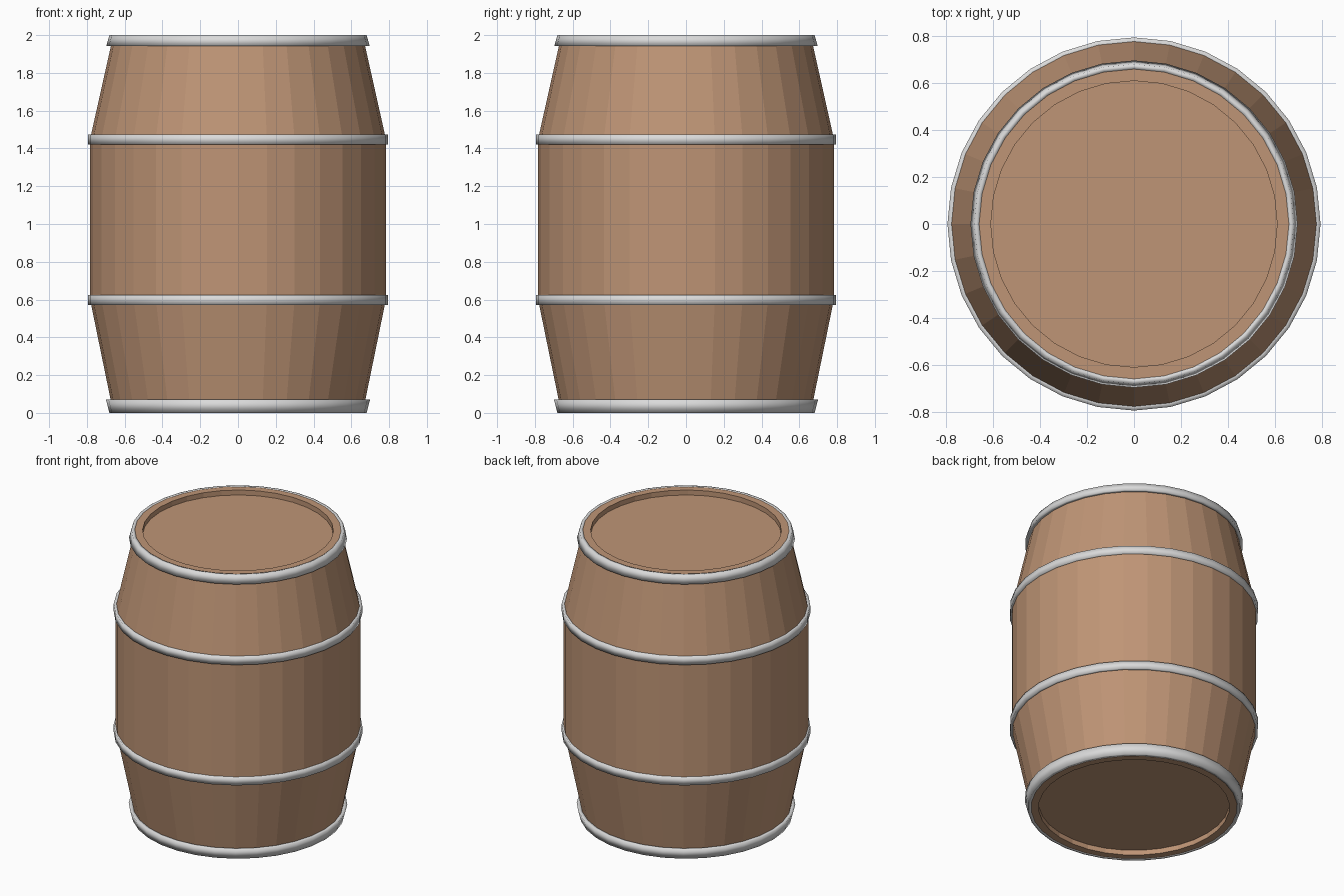
import bpy, bmesh, math

if "Cube" in bpy.data.objects:
    bpy.data.objects.remove(bpy.data.objects["Cube"])

SIDES = 32


def material(name, color):
    m = bpy.data.materials.new(name)
    m.diffuse_color = (*color, 1)
    m.use_nodes = True
    m.node_tree.nodes["Principled BSDF"].inputs["Base Color"].default_value = m.diffuse_color
    return m


wood = material("brown wood", (0.52, 0.30, 0.18))
metal = material("light grey metal", (0.70, 0.70, 0.70))


def lathe(name, profile, mat, closed=False, smooth=False):
    """Revolve (radius, z) points about z; closed loops the profile, otherwise ends are capped."""
    bm = bmesh.new()
    rings = []
    for r, z in profile:
        rings.append([bm.verts.new((r * math.cos(2 * math.pi * i / SIDES),
                                    r * math.sin(2 * math.pi * i / SIDES), z))
                      for i in range(SIDES)])
    pairs = list(zip(rings, rings[1:]))
    if closed:
        pairs.append((rings[-1], rings[0]))
    else:
        bm.faces.new(rings[0])
        bm.faces.new(rings[-1])
    for a, b in pairs:
        for i in range(SIDES):
            j = (i + 1) % SIDES
            bm.faces.new((a[i], a[j], b[j], b[i]))
    bmesh.ops.recalc_face_normals(bm, faces=bm.faces)
    for f in bm.faces:
        f.smooth = smooth
    me = bpy.data.meshes.new(name)
    bm.to_mesh(me)
    bm.free()
    me.materials.append(mat)
    ob = bpy.data.objects.new(name, me)
    bpy.context.collection.objects.link(ob)
    return ob


# wooden body with recessed heads at both ends
lathe("barrel_body", [(0.61, 0.035), (0.61, 0.0), (0.66, 0.0), (0.783, 0.6),
                      (0.783, 1.45), (0.66, 2.0), (0.61, 2.0), (0.61, 1.965)], wood)

# straight hoops around the belly
for name, z0, z1 in (("lower_hoop", 0.57, 0.625), ("upper_hoop", 1.42, 1.475)):
    lathe(name, [(0.765, z0), (0.795, z0), (0.795, z1), (0.765, z1)],
          metal, closed=True, smooth=True)

# flared hoops at the two rims
lathe("bottom_hoop", [(0.659, 0.0), (0.681, 0.0), (0.699, 0.07), (0.67, 0.07)],
      metal, closed=True, smooth=True)
lathe("top_hoop", [(0.659, 2.0), (0.681, 2.0), (0.697, 1.943), (0.67, 1.943)],
      metal, closed=True, smooth=True)
